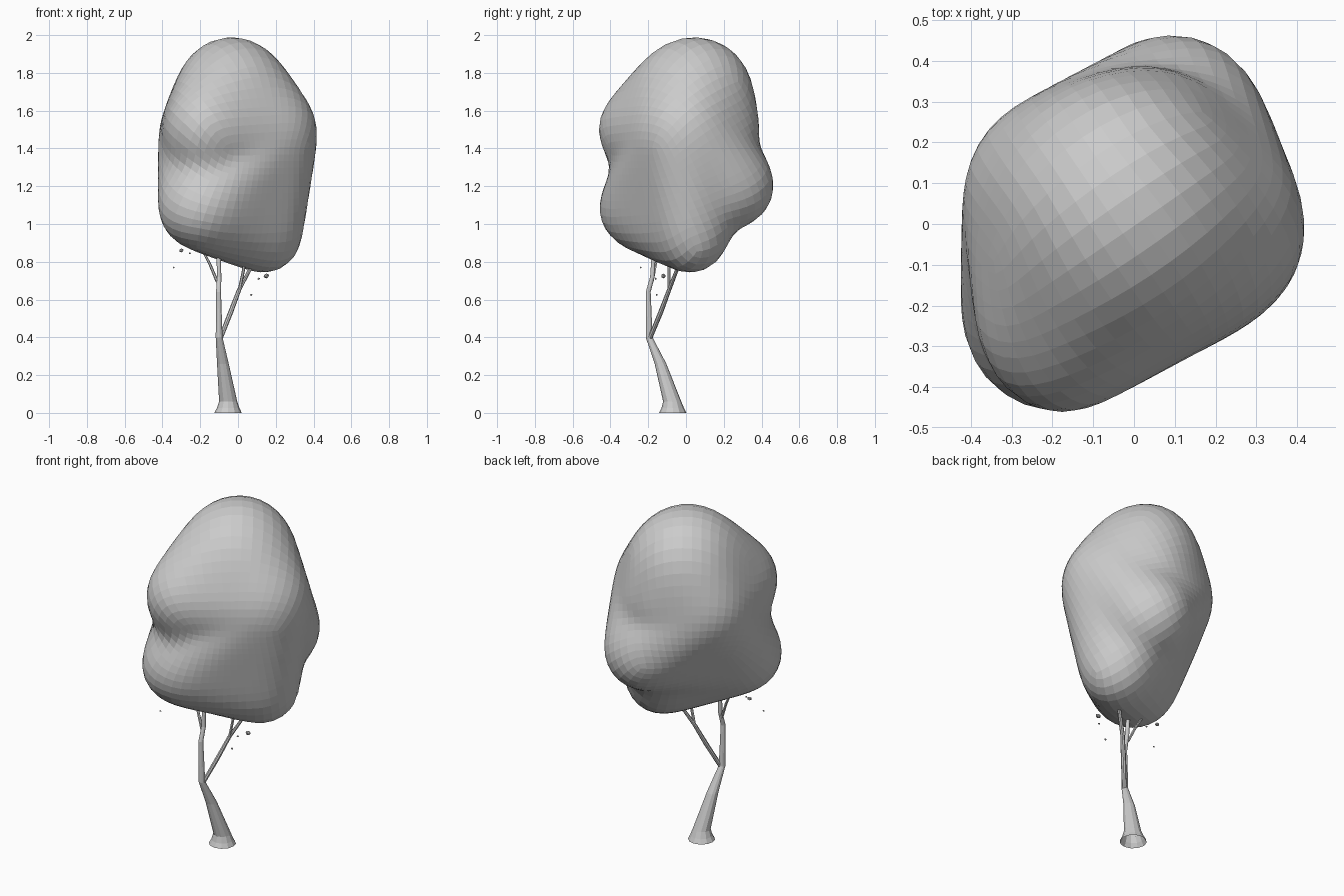
import bpy, bmesh, math
from mathutils import Vector, Matrix
from mathutils.bvhtree import BVHTree

cube = bpy.data.objects.get("Cube")
if cube:
    bpy.data.objects.remove(cube, do_unlink=True)

grey = bpy.data.materials.new("plain_grey")
grey.use_nodes = True
grey.diffuse_color = (0.6, 0.6, 0.6, 1)
grey.node_tree.nodes["Principled BSDF"].inputs["Base Color"].default_value = (0.6, 0.6, 0.6, 1)


def add_object(name, bm):
    bmesh.ops.recalc_face_normals(bm, faces=bm.faces)
    mesh = bpy.data.meshes.new(name)
    bm.to_mesh(mesh)
    bm.free()
    mesh.materials.append(grey)
    obj = bpy.data.objects.new(name, mesh)
    bpy.context.collection.objects.link(obj)
    return obj


def limb(name, path, sides):
    """Tapered tube with level rings, open below; path rows are x, y, z, radius."""
    bm = bmesh.new()
    rings = []
    for x, y, z, r in path:
        angles = [math.tau * i / sides for i in range(sides)]
        rings.append([bm.verts.new((x + r * math.cos(a), y + r * math.sin(a), z)) for a in angles])
    for low, high in zip(rings, rings[1:]):
        for i in range(sides):
            j = (i + 1) % sides
            bm.faces.new((low[i], low[j], high[j], high[i]))
    bm.faces.new(rings[-1])
    return add_object(name, bm)


# Trunk with flared foot, and its branches
limb("trunk", [(-.053, -.07, 0, .073), (-.052, -.07, .025, .06), (-.052, -.073, .06, .048),
               (-.08, -.135, .26, .031), (-.1, -.195, .4, .018), (-.103, -.2, .64, .013),
               (-.1, -.178, .72, .012), (-.105, -.165, .95, .009)], 12)
limb("side_branch", [(-.095, -.193, .39, .013), (-.04, -.135, .53, .014),
                     (.005, -.09, .65, .012), (.1, -.02, .83, .009)], 8)
limb("inner_twig", [(.005, -.09, .64, .009), (.03, -.09, .76, .008), (.04, -.09, .9, .006)], 6)
limb("left_twig", [(-.108, -.18, .69, .009), (-.15, -.16, .79, .008), (-.22, -.13, .92, .006)], 6)

# Foliage lobes (centre, radii) and the groups that are wrapped together
lobes = {
    "crown": ((-.03, .04, 1.7), (.31, .33, .31)),
    "back": ((.02, .1, 1.5), (.29, .3, .2)),
    "upper_front": ((-.18, -.22, 1.5), (.22, .26, .25)),
    "upper_side": ((.17, -.01, 1.48), (.26, .27, .29)),
    "rear_side": ((-.2, .08, 1.48), (.225, .24, .25)),
    "lower_front": ((-.195, -.235, 1.08), (.24, .24, .23)),
    "lower_rear": ((.1, .22, 1.2), (.24, .26, .24)),
    "lowest": ((.14, .03, .94), (.21, .21, .22)),
}
groups = [
    ("crown", "back", "upper_front", "upper_side", "rear_side"),
    ("upper_side", "lower_rear", "rear_side", "lower_front"),
    ("upper_side", "lowest", "lower_front", "rear_side"),
]


def wrapped(names):
    """Search tree of the convex skin around a group of lobes."""
    bm = bmesh.new()
    for name in names:
        centre, radii = lobes[name]
        place = Matrix.Translation(centre) @ Matrix.Diagonal((*radii, 1))
        bmesh.ops.create_icosphere(bm, subdivisions=3, radius=1, matrix=place)
    bmesh.ops.delete(bm, geom=bm.faces[:], context='FACES_KEEP_BOUNDARY')
    bmesh.ops.delete(bm, geom=bm.edges[:], context='EDGES')
    if not bm.verts:
        for name in names:
            centre, radii = lobes[name]
            place = Matrix.Translation(centre) @ Matrix.Diagonal((*radii, 1))
            bmesh.ops.create_icosphere(bm, subdivisions=3, radius=1, matrix=place)
    hull = bmesh.ops.convex_hull(bm, input=bm.verts[:])
    skin = [g for g in hull["geom"] if isinstance(g, bmesh.types.BMFace)]
    spare = set(bm.faces) - set(skin)
    bmesh.ops.delete(bm, geom=list(spare), context='FACES')
    tree = BVHTree.FromBMesh(bm)
    bm.free()
    return tree


skins = [wrapped(names) for names in groups]
middle = Vector((-.03, -.02, 1.3))
turn = Matrix.Rotation(.6, 3, 'Z') @ Matrix.Rotation(.5, 3, 'X')
bm = bmesh.new()
bmesh.ops.create_cube(bm, size=2)
bmesh.ops.subdivide_edges(bm, edges=bm.edges[:], cuts=15, use_grid_fill=True)
for v in bm.verts:
    direction = turn @ Vector([math.tan(c * math.pi / 4) for c in v.co]).normalized()
    hits = [skin.ray_cast(middle + direction * 2, -direction, 2) for skin in skins]
    v.co = middle + direction * max(2 - hit[3] for hit in hits if hit[0])
for _ in range(6):
    bmesh.ops.smooth_vert(bm, verts=bm.verts, factor=.5,
                          use_axis_x=True, use_axis_y=True, use_axis_z=True)
add_object("foliage", bm)

# Loose leaf specks under the foliage
specks = [(.15, -.12, .725, .016), (.11, -.16, .71, .007), (.07, -.155, .625, .007),
          (-.34, -.24, .77, .006), (-.3, -.165, .86, .013), (-.255, -.2, .845, .006)]
for x, y, z, r in specks:
    bm = bmesh.new()
    bmesh.ops.create_icosphere(bm, subdivisions=1, radius=r)
    bmesh.ops.scale(bm, verts=bm.verts, vec=(1, .8, .8))
    bmesh.ops.translate(bm, verts=bm.verts, vec=(x, y, z))
    add_object("leaf_speck", bm)
